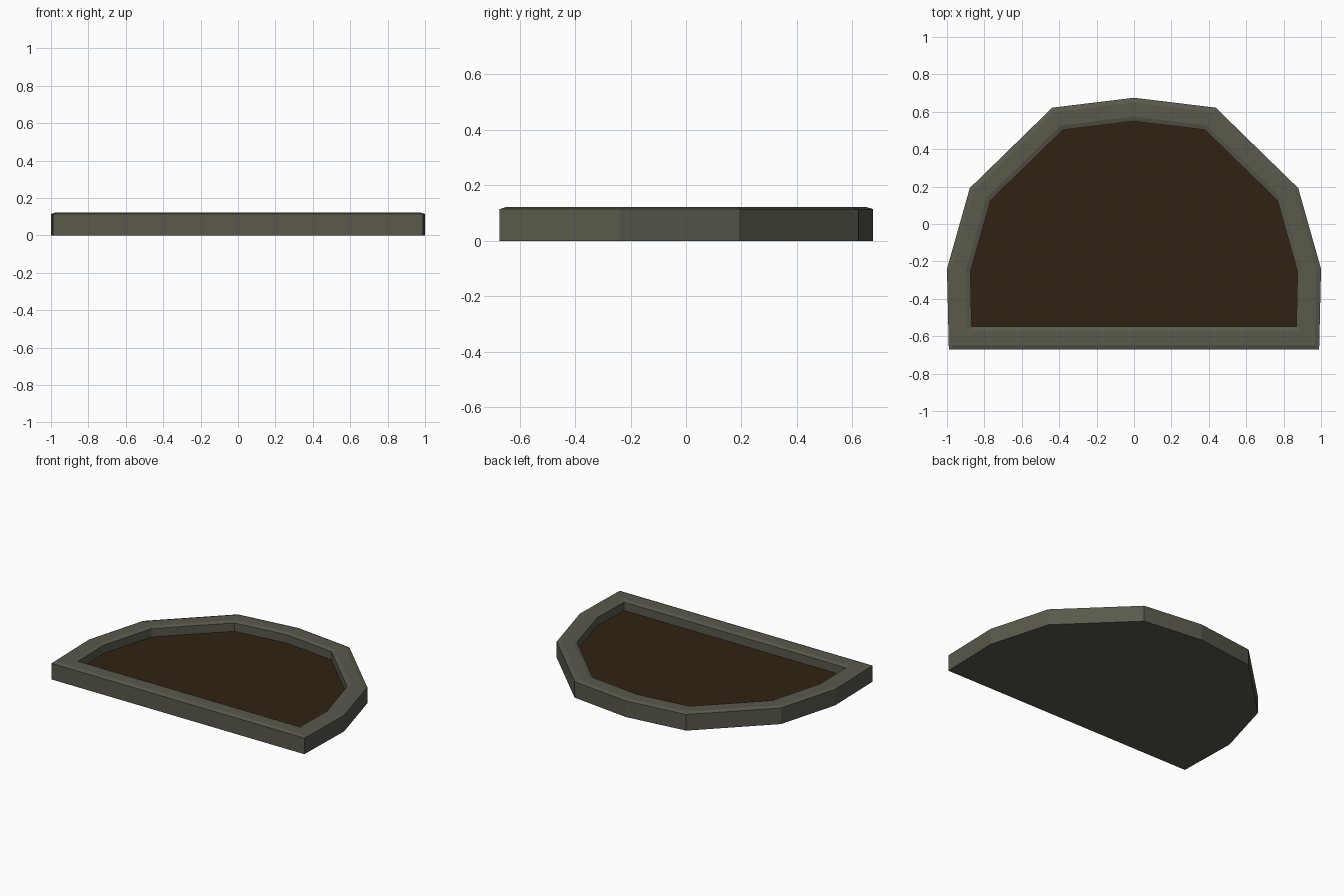
import bpy, bmesh
from mathutils import Vector

if "Cube" in bpy.data.objects:
    bpy.data.objects.remove(bpy.data.objects["Cube"])


def material(name, rgb):
    m = bpy.data.materials.new(name)
    m.diffuse_color = (*rgb, 1)
    m.use_nodes = True
    m.node_tree.nodes["Principled BSDF"].inputs["Base Color"].default_value = m.diffuse_color
    return m


stone = material("grey stone", (0.100, 0.100, 0.073))
soil = material("dark soil", (0.029, 0.016, 0.006))

# Right half of the outline, front corner to back middle, then mirrored
half = [(0.99, -0.672), (1.0, -0.24), (0.878, 0.192), (0.437, 0.622)]
outline = half + [(0, 0.675)] + [(-x, y) for x, y in reversed(half)]
outline = [Vector(p) for p in outline]


def inset(points, d):
    """Move every edge of a counter-clockwise loop inwards by d."""
    result = []
    for i, p in enumerate(points):
        e1 = (p - points[i - 1]).normalized()
        e2 = (points[(i + 1) % len(points)] - p).normalized()
        n1, n2 = Vector((-e1.y, e1.x)), Vector((-e2.y, e2.x))
        result.append(p + (n1 + n2) * d / (1 + n1.dot(n2)))
    return result


def ring(bm, d, z):
    return [bm.verts.new((p.x, p.y, z)) for p in inset(outline, d)]


def finish(bm, name, mat):
    mesh = bpy.data.meshes.new(name)
    bm.to_mesh(mesh)
    bm.free()
    mesh.materials.append(mat)
    bpy.context.collection.objects.link(bpy.data.objects.new(name, mesh))


SOIL_Z = 0.055

# Stone border: closed underside, outer wall, bevelled top, inner wall
bm = bmesh.new()
profile = [(0, 0), (0, 0.114), (0.025, 0.122), (0.1, 0.122),
           (0.125, 0.114), (0.125, SOIL_Z)]
rings = [ring(bm, d, z) for d, z in profile]
bm.faces.new(rings[0][::-1])
n = len(outline)
for a, b in zip(rings, rings[1:]):
    for i in range(n):
        j = (i + 1) % n
        bm.faces.new((a[i], a[j], b[j], b[i]))
finish(bm, "stone_border", stone)

# Soil surface inside the border
bm = bmesh.new()
bm.faces.new(ring(bm, 0.125, SOIL_Z))
finish(bm, "soil_bed", soil)
